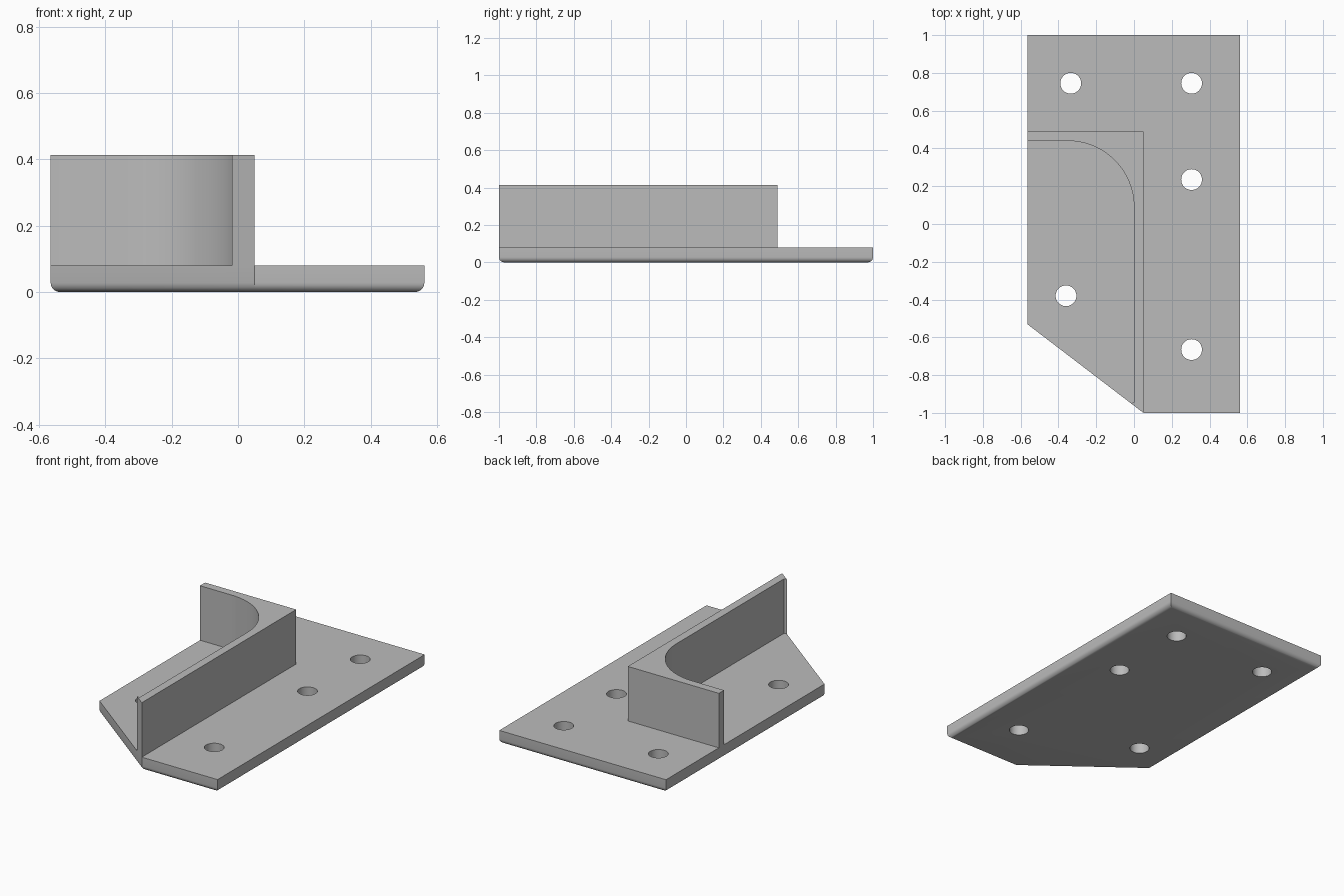
import bpy, bmesh, math

if "Cube" in bpy.data.objects:
    bpy.data.objects.remove(bpy.data.objects["Cube"])

PLATE_TOP, WALL_TOP = 0.08, 0.413
LEFT, RIGHT = -0.565, 0.562

grey = bpy.data.materials.new("plain grey")
grey.use_nodes = True
grey.diffuse_color = (0.5, 0.5, 0.5, 1)
grey.node_tree.nodes["Principled BSDF"].inputs["Base Color"].default_value = (0.5, 0.5, 0.5, 1)


def prism(name, outline, z0, z1, fillet=0):
    """Extrude a flat outline upwards, optionally rounding the bottom rim."""
    bm = bmesh.new()
    base = bm.faces.new([bm.verts.new((x, y, z0)) for x, y in outline])
    top = bmesh.ops.extrude_face_region(bm, geom=[base], use_keep_orig=True)["geom"]
    verts = [v for v in top if isinstance(v, bmesh.types.BMVert)]
    bmesh.ops.translate(bm, verts=verts, vec=(0, 0, z1 - z0))
    bmesh.ops.recalc_face_normals(bm, faces=bm.faces)
    if fillet:
        rim = [e for e in bm.edges if all(v.co.z < z0 + 1e-5 for v in e.verts)]
        bmesh.ops.bevel(bm, geom=rim, offset=fillet, segments=6,
                        profile=0.5, affect='EDGES', clamp_overlap=True)
    mesh = bpy.data.meshes.new(name)
    bm.to_mesh(mesh)
    bm.free()
    mesh.materials.append(grey)
    obj = bpy.data.objects.new(name, mesh)
    bpy.context.collection.objects.link(obj)
    return obj


def smooth(obj):
    bpy.ops.object.select_all(action='DESELECT')
    obj.select_set(True)
    bpy.context.view_layer.objects.active = obj
    bpy.ops.object.shade_smooth_by_angle(angle=math.radians(30))


def arc(cx, cy, r, start, end, steps):
    angles = [math.radians(start + (end - start) * i / steps) for i in range(steps + 1)]
    return [(cx + r * math.cos(a), cy + r * math.sin(a)) for a in angles]


# Base plate with one slanted corner and a rounded underside rim
plate = prism("base_plate", [(LEFT, 1), (LEFT, -0.53), (0.05, -1), (RIGHT, -1), (RIGHT, 1)],
              0, PLATE_TOP, fillet=0.028)

# Screw holes through the plate
holes = [(-0.335, 0.745), (0.305, 0.745), (0.305, 0.235), (0.305, -0.665), (-0.36, -0.38)]
for x, y in holes:
    cutter = prism("hole_cutter", arc(x, y, 0.055, 0, 360, 40)[:-1], -0.1, 0.2)
    cutter.hide_render = True
    cut = plate.modifiers.new("hole", 'BOOLEAN')
    cut.operation, cut.solver, cut.object = 'DIFFERENCE', 'EXACT', cutter
    bpy.context.view_layer.objects.active = plate
    bpy.ops.object.modifier_apply(modifier=cut.name)
    bpy.data.objects.remove(cutter)
smooth(plate)

# Corner wall with a large inner radius
inner = arc(-0.35, 0.09, 0.35, 90, 0, 24)
wall = prism("corner_wall",
             [(LEFT, 0.49), (LEFT, 0.44)] + inner
             + [(0, -0.945), (-0.018, -0.948), (0.05, -1), (0.05, 0.49)],
             PLATE_TOP, WALL_TOP)
smooth(wall)
